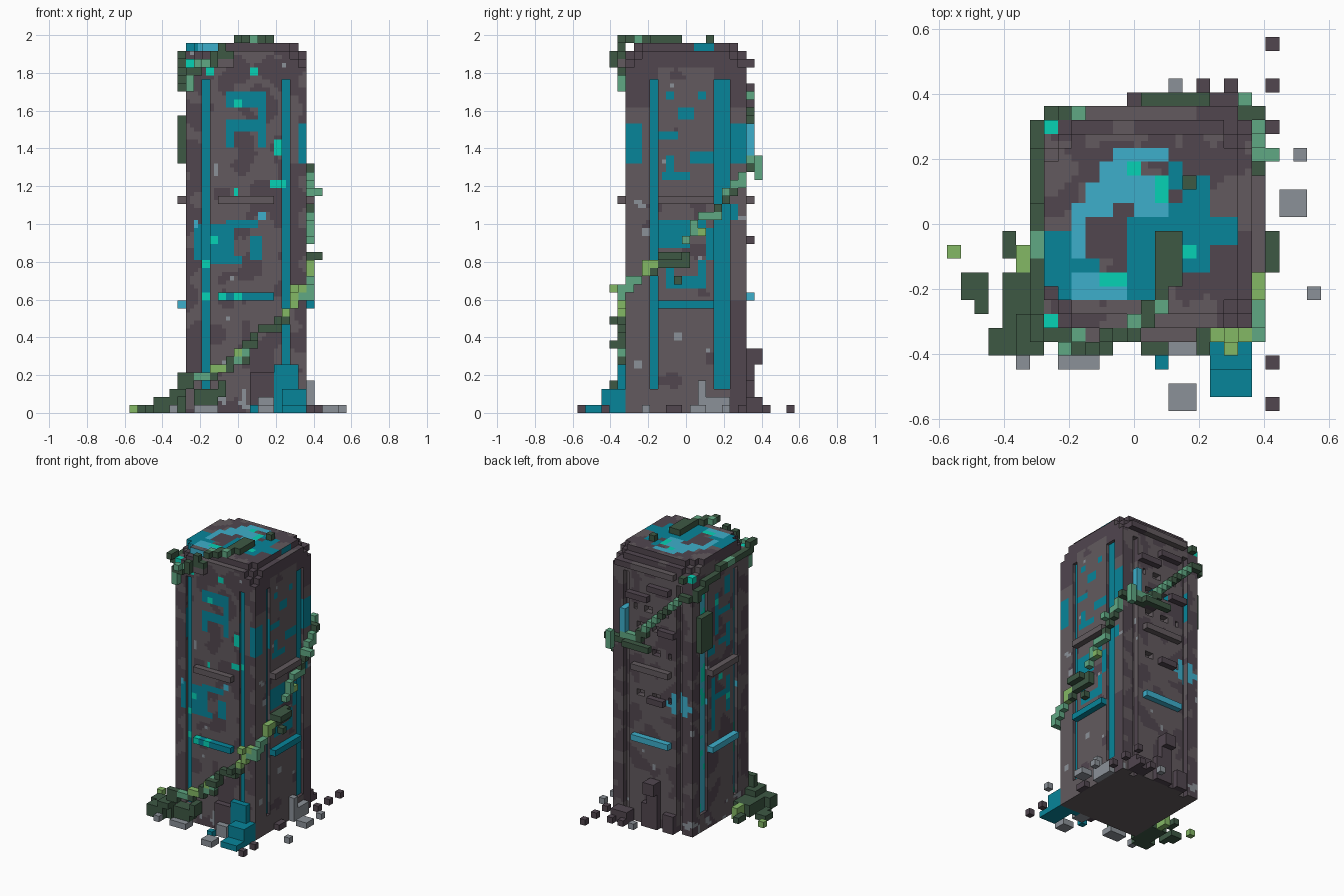
import bpy, bmesh
from mathutils import Vector, noise

if "Cube" in bpy.data.objects:
    bpy.data.objects.remove(bpy.data.objects["Cube"], do_unlink=True)
U = 2 / 47                       # edge of one block

# Materials
PALETTE = [("brown_stone", "625A5E"), ("dark_stone", "51464F"), ("grey_rubble", "8B9198"),
           ("teal", "07859A"), ("light_teal", "3DAFCB"), ("turquoise", "06D2B5"),
           ("dark_leaf", "3D5844"), ("mid_leaf", "60A883"), ("light_leaf", "84B865")]
BROWN, DARK, GREY, TEAL, LIGHT, TURQ, LEAF, MIDLEAF, PALELEAF = range(9)


def linear(h):
    c = int(h, 16) / 255
    return c / 12.92 if c <= 0.04045 else ((c + 0.055) / 1.055) ** 2.4


MATS = []
for mat_name, code in PALETTE:
    m = bpy.data.materials.new(mat_name)
    m.use_nodes = True
    rgba = (linear(code[:2]), linear(code[2:4]), linear(code[4:]), 1)
    m.diffuse_color = rgba
    m.node_tree.nodes["Principled BSDF"].inputs["Base Color"].default_value = rgba
    MATS.append(m)

# Corners of a unit block, per outward direction
SIDES = {(1, 0, 0): ((1, 0, 0), (1, 1, 0), (1, 1, 1), (1, 0, 1)),
         (-1, 0, 0): ((0, 1, 0), (0, 0, 0), (0, 0, 1), (0, 1, 1)),
         (0, 1, 0): ((1, 1, 0), (0, 1, 0), (0, 1, 1), (1, 1, 1)),
         (0, -1, 0): ((0, 0, 0), (1, 0, 0), (1, 0, 1), (0, 0, 1)),
         (0, 0, 1): ((0, 0, 1), (1, 0, 1), (1, 1, 1), (0, 1, 1)),
         (0, 0, -1): ((0, 1, 0), (1, 1, 0), (1, 0, 0), (0, 0, 0))}


def blocks(name, cells, paint, size=1.0, origin=(0, 0, 0)):
    """Outer skin of a set of grid cells, coloured face by face."""
    bm, verts = bmesh.new(), {}
    for c in cells:
        for n, corners in SIDES.items():
            if (c[0] + n[0], c[1] + n[1], c[2] + n[2]) in cells:
                continue
            loop = []
            for k in corners:
                p = (c[0] + k[0], c[1] + k[1], c[2] + k[2])
                if p not in verts:
                    q = [p[a] * size + origin[a] for a in range(3)]
                    verts[p] = bm.verts.new(((q[0] - 13.5) * U, (q[1] - 13.5) * U, q[2] * U))
                loop.append(verts[p])
            bm.faces.new(loop).material_index = paint(c, n)
    me = bpy.data.meshes.new(name)
    bm.to_mesh(me)
    bm.free()
    for m in MATS:
        me.materials.append(m)
    bpy.context.collection.objects.link(bpy.data.objects.new(name, me))


def box(i, j, k, w=1, d=1, h=1):
    return {(i + a, j + b, k + c) for a in range(w) for b in range(d) for c in range(h)}


def solid(name, mat, *boxes):
    blocks(name, set().union(*(box(*b) for b in boxes)), lambda c, n: mat)


# Glyph rectangles (start, height, width, rise, colour) for each face
FRONT = [(13, 38, 1, 1, TURQ), (15, 42, 1, 1, TURQ), (10, 21, 1, 1, TURQ), (9, 14, 1, 1, TURQ),
         (9, 18, 1, 1, TURQ), (9.5, 42, 1, 1, TURQ), (18, 32, 1, 2, TURQ), (17.5, 28, 2, 1, TURQ),
         (13, 27, .5, 1, TURQ), (16, 24, 1, 1, LIGHT), (8, 23, .5, 1, LIGHT), (7, 42, 1, 1, MIDLEAF),
         (12, 38, 2, 2, TEAL), (14, 38, 3, 2, TEAL), (16, 33, 1, 5, TEAL), (12, 35, 4, 1.5, TEAL),
         (12, 33, 1, 2, TEAL), (8, 19, 4, 4.5, TEAL), (12, 23, 4, 1, TEAL), (12, 19, 1, 4, TEAL),
         (15, 19, 1.5, 3, TEAL), (9, 18.5, 5, 1, TEAL), (21, 31, 1, 5, TEAL)]
RIGHT = [(6, 31, 2, 5, TEAL), (19, 31, 2, 5, TEAL), (11, 39, 1, 1, TEAL), (15, 39, 1, 1, TEAL),
         (12.5, 36.5, 2, 1.5, TEAL), (10, 34, 2.5, 1, TEAL), (10.5, 29, 3.5, 1, TEAL),
         (11, 29, 1, 3, TEAL), (14, 31, 3, 1.5, TEAL), (11, 15.5, 5, 1.5, TEAL), (11, 17, 1, 2, TEAL),
         (15, 17, 1, 2, TEAL), (10, 20.5, 4, 3.5, TEAL), (13, 23, 3, 1, TEAL), (16, 19, 1, 4, TEAL),
         (19, 24, 1, 2, TEAL)]
LEFT = [(13, 24, 1, 1, TURQ), (14, 37, 1, 1, TURQ), (11, 20, 1, 1, TURQ), (11, 35, 4, 1, TEAL),
        (14, 32, 1, 7, TEAL), (11, 38, 1.5, 3, TEAL), (15, 29, 2, 1.5, TEAL), (11, 29, 1, 4, TEAL),
        (11, 18, 1, 6, TEAL), (12, 21, 3, 1, TEAL), (15, 16, 1, 9, TEAL), (12, 30, 2, 1, TEAL)]
BACK = [(8, 20, 3, 3.5, LIGHT), (7, 21, 5, 1, LIGHT), (14, 33, 3, 2, DARK), (10, 29, 2, 2, DARK),
        (11, 39, 3, 2, DARK)]
GLYPHS = {(0, -1, 0): FRONT, (1, 0, 0): RIGHT, (-1, 0, 0): LEFT, (0, 1, 0): BACK}
# Roof inlay rectangles (x, y, width, depth, colour); the first hit wins
ROOF = [(13, 17, 1, 1, TURQ), (15, 15, 1, 2, TURQ), (11, 9, 2, 1, TURQ), (17, 11, 1, 1, TURQ),
        (10, 16.5, 1, 1.5, DARK), (12, 14, 1.5, 1, DARK), (9, 8, 4, 2, LIGHT), (9, 11, 1, 4, LIGHT),
        (10, 14, 6, 3, LIGHT), (12, 18, 4, 1, LIGHT), (11, 17, 2, 1, LIGHT), (10, 11, 3, 3, DARK),
        (7, 8, 2, 5, TEAL), (9, 10, 2, 1, TEAL), (13, 8, 2, 6, TEAL), (14, 12, 3, 3, TEAL),
        (17, 10, 2, 7, TEAL), (19, 12, 2, 2, TEAL), (16, 16, 1, 2, TEAL)]
STRIP_X, STRIP_Y = {4, 5, 24, 25}, {6, 7, 22, 23, 24, 25}


# Tower body on a half-block grid: sunk strips, grooved back, stepped cap
def in_body(a, b, c):
    m, n = min(a, 29 - a) // 2, min(b, 29 - b) // 2
    if c >= 90:
        return m + n >= 3 and n >= 1 and a < 28
    if c >= 86:
        return m + n >= (2 if c >= 88 else 1)
    if b >= 28 and a in STRIP_X and c < 84:
        return False
    if 6 <= c < 83 and ((a in (0, 29) and b in STRIP_Y) or (b == 0 and a in STRIP_X)):
        return False
    # niches sunk into the back panel
    if b >= 28 and 8 <= a <= 21 and c in (58, 59, 66, 67, 72, 73, 43, 44):
        return (a // 3 + c // 6) % 2 == 0
    return True


def first_hit(rects, s, t):
    return next((r[4] for r in rects if r[0] <= s < r[0] + r[2] and r[1] <= t < r[1] + r[3]), None)


def body_paint(c, n):
    x, y, z = 7 + (c[0] + .5) / 2, 6 + (c[1] + .5) / 2, (c[2] + .5) / 2
    v = noise.noise(Vector((x, y, z)) * 0.37)
    w = noise.noise(Vector((x + 40, y, z)) * 0.6)
    if n[2] < 0:
        return BROWN
    if n[2] > 0:
        hit = first_hit(ROOF, x, y) if z > 45 else None
        if hit is not None:
            return hit
        return DARK if v > (-0.15 if x + y > 27 else 0.12) else BROWN
    if z > 45:
        if n[1] < 0 and x < 12:
            return LIGHT if x > 8.7 else TEAL
        return TEAL if n[0] > 0 and 14.5 < y < 17 else DARK
    t, half = (y, c[1]) if n[0] else (x, c[0])
    post = half < 4 or half > 25
    hit = first_hit(GLYPHS[n], t, z)
    if hit is not None:
        return hit
    if n[1] <= 0 and 3 <= z < 41.5 and half in (STRIP_Y if n[0] else STRIP_X):
        return TEAL if n[0] >= 0 else (TURQ if w > 0.3 else LIGHT)
    if n[0] > 0:
        if z > 43 or (z > 38 and not 8 <= half <= 21) or (half > 25 and z < 14):
            return DARK
        return GREY if w > 0.6 else DARK if v > 0.45 else BROWN
    if w > (0.4 if z < 3 else 0.62 if n[1] < 0 else 0.8):
        return GREY
    return DARK if v > (-0.08 if post or z > 43 or (n[1] < 0 and x > 14) else 0.15) else BROWN


body = {(a, b, c) for a in range(30) for b in range(30) for c in range(92) if in_body(a, b, c)}
blocks("tower_body", body, body_paint, 0.5, (7, 6, 0))

# Ledges across each face, and the cap rim
solid("upper_ledges", BROWN, (11, 5, 26, 7), (11, 21, 26, 7), (22, 10, 26, 1, 7), (6, 10, 26, 1, 7))
solid("lower_ledges", TEAL, (12, 5, 14), (14, 5, 14, 4), (22, 10, 13, 1, 7))
solid("glowing_blocks", TURQ, (11, 5, 14), (13, 5, 14), (7, 6, 43), (7, 20, 43))
solid("far_ledges", LIGHT, (11, 21, 14, 7), (6, 10, 13, 1, 7), (19, 20, 32, 1, 2, 4))
solid("cap_rim", BROWN, (10, 21, 43, 8), (10, 5, 43, 3))
solid("back_blocks", DARK, (15, 21, 38, 4), (10, 21, 33, 3), (16, 21, 30, 2), (18, 21, 43, 3),
      (11, 21, 40, 4), (12, 21, 21, 3), (13, 21, 0, 2, 1, 8), (15, 21, 0, 1, 1, 4), (13, 22, 6, 2, 1, 2))


# Creeper: block trails along coloured path segments
def trail(points):
    cells = set()
    for p, q in zip(points, points[1:]):
        p, q = Vector(p), Vector(q)
        steps = max(1, int(max(abs(e) for e in q - p)) * 2)
        cells |= {tuple(round(e) for e in p.lerp(q, s / steps)) for s in range(steps + 1)}
    return cells


def vine(name, *segments):
    tint = {}
    for mat, *points in segments:
        for c in trail(points):
            tint.setdefault(c, mat)
    blocks(name, set(tint), lambda c, n: tint[c])


vine("front_vine", (PALELEAF, (10, 5, 5), (11, 5, 5)), (PALELEAF, (13, 5, 7), (13, 5, 7)),
     (MIDLEAF, (8, 5, 4), (9, 5, 4)), (LEAF, (6, 5, 2), (8, 5, 4), (11, 5, 5), (13, 5, 7)),
     (MIDLEAF, (13, 5, 6), (14, 5, 8)), (LEAF, (14, 5, 8), (15, 5, 9), (16, 5, 10), (19, 5, 11)),
     (LEAF, (12, 5, 5), (15, 5, 8)), (LEAF, (14, 4, 8), (15, 4, 8)), (LEAF, (18, 4, 11), (18, 4, 11)),
     (PALELEAF, (19, 5, 12), (20, 5, 14), (21, 5, 15)), (MIDLEAF, (21, 5, 14), (22, 5, 15)))
vine("right_vine", (MIDLEAF, (22, 6, 15), (22, 7, 16)), (PALELEAF, (22, 8, 17), (22, 9, 18)),
     (LEAF, (22, 9, 17), (22, 10, 18)), (MIDLEAF, (22, 13, 21), (22, 14, 22), (22, 15, 24), (22, 17, 24)),
     (PALELEAF, (22, 15, 22), (22, 15, 22)), (LEAF, (22, 17, 25), (22, 18, 26), (22, 19, 27)),
     (MIDLEAF, (23, 18, 27), (22, 18, 27)), (LEAF, (23, 10, 19), (23, 12, 19)),
     (MIDLEAF, (22, 19, 28), (22, 20, 29)), (LEAF, (22, 20, 28), (22, 21, 30)), (LEAF, (22, 12, 16), (22, 12, 16)))
vine("back_vine", (MIDLEAF, (21, 22, 29), (21, 22, 31)), (MIDLEAF, (19, 21, 31), (17, 21, 31)),
     (LEAF, (22, 21, 30), (18, 21, 30), (15, 21, 32)), (LEAF, (18, 22, 30), (14, 22, 30)),
     (MIDLEAF, (15, 21, 33), (13, 21, 35)), (LEAF, (12, 21, 36), (11, 21, 37)),
     (MIDLEAF, (10, 21, 38), (9, 21, 39)), (LEAF, (8, 21, 40), (7, 21, 40), (6, 20, 41)))
vine("top_vine", (MIDLEAF, (6, 12, 43), (6, 11, 43)), (LEAF, (6, 20, 41), (6, 13, 43), (6, 6, 43), (6, 5, 44)),
     (MIDLEAF, (7, 5, 40), (7, 5, 41)), (MIDLEAF, (9, 5, 43), (9, 5, 43)), (LEAF, (7, 5, 42), (10, 5, 43)),
     (MIDLEAF, (8, 4, 43), (8, 4, 43)), (LEAF, (10, 4, 43), (11, 5, 44)), (LEAF, (11, 5, 45), (12, 5, 44)),
     (MIDLEAF, (13, 6, 46), (13, 6, 46)), (LEAF, (13, 5, 46), (15, 8, 46)), (MIDLEAF, (15, 7, 46), (15, 7, 46)),
     (LEAF, (17, 16, 46), (17, 16, 46)))
solid("dark_leaf_clumps", LEAF, (6, 17, 31, 1, 3, 6), (15, 9, 46, 2, 4, 1), (22, 10, 18, 1, 4, 2),
      (2, 7, 0, 1, 3, 1), (1, 8, 0, 1, 2, 1), (3, 4, 0, 3, 2, 2), (4, 5, 0, 3, 5, 2), (5, 4, 2, 2, 3, 1),
      (4, 11, 0, 1, 2, 1), (8, 4, 1, 3, 2, 2), (11, 4, 2, 1, 2, 2), (6, 5, 3, 2, 1, 2), (8, 21, 43))
solid("pale_leaves", PALELEAF, (0, 11, 0), (5, 10, 0, 1, 2, 2), (20, 4, 15))

# Fallen rubble round the base
solid("teal_rubble", TEAL, (19, 1, 0, 3, 3, 1), (19, 3, 0, 3, 3, 3), (18, 5, 0, 3, 1, 6), (15, 3, 0))
solid("grey_rubble", GREY, (16, 0, 0, 2, 2, 1), (24, 14, 0, 2, 2, 1), (25, 18, 0), (26, 8, 0), (8, 3, 0, 3, 2, 1),
      (5, 3, 0), (16, 23, 0), (22, 15, 0, 1, 1, 4), (22, 16, 0, 1, 3, 2), (16, 4, 0, 2, 2, 2))
solid("dark_rubble", DARK, (23, 26, 0), (23, 23, 0), (23, 20, 0), (23, 3, 0), (23, 0, 0), (18, 23, 0), (20, 23, 0),
      (18, 21, 0, 3, 2, 2), (10, 21, 0, 2, 1, 3), (22, 11, 0, 1, 2, 1), (15, 5, 0, 3, 1, 5))
